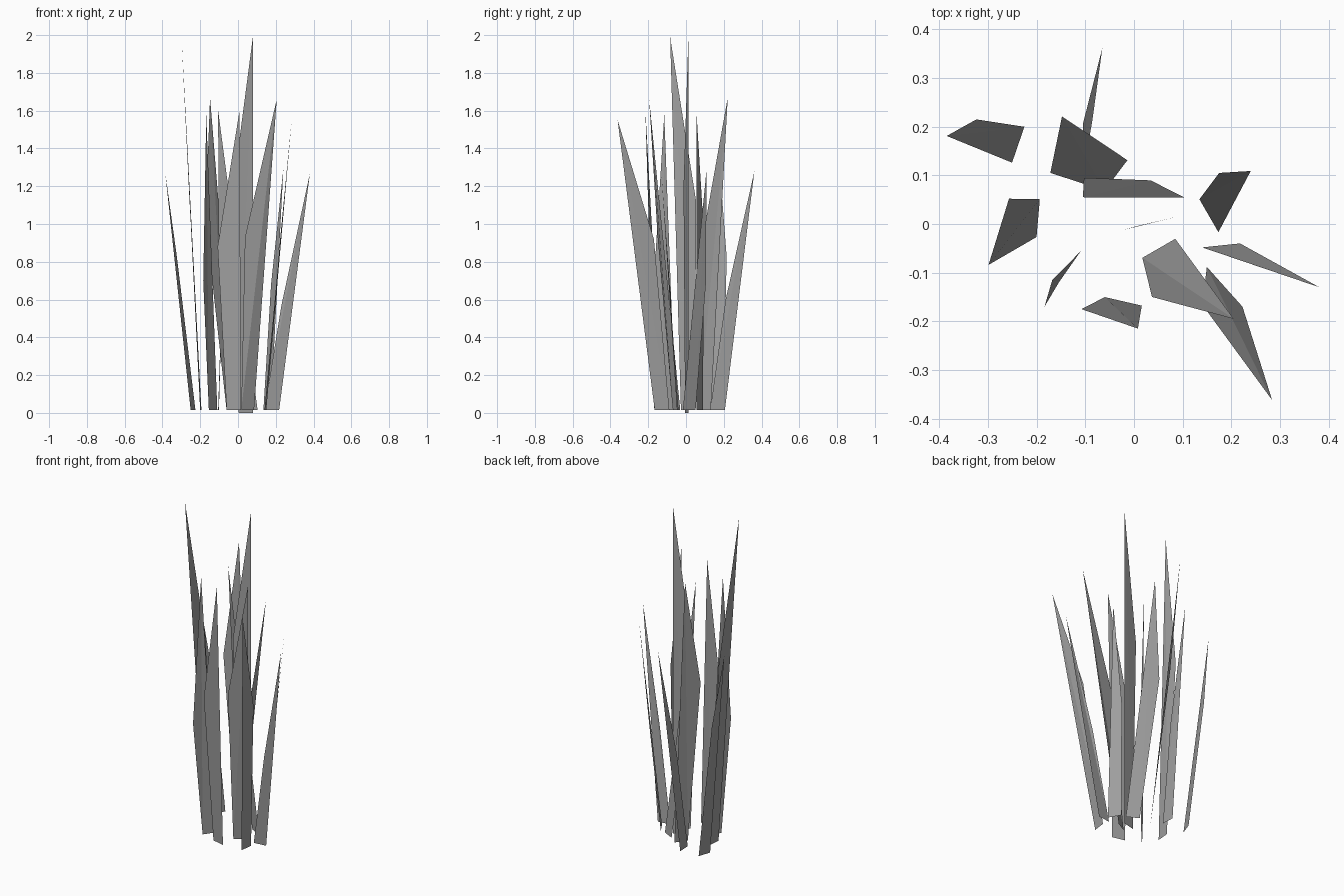
import bpy
import bmesh
from math import cos, sin, radians
from mathutils import Vector

default_cube = bpy.data.objects.get("Cube")
if default_cube:
    bpy.data.objects.remove(default_cube, do_unlink=True)

BASE_HALF_WIDTH = 0.039

# One flat grey for the whole clump
grey = bpy.data.materials.new("blade_grey")
grey.use_nodes = True
colour = (0.35, 0.35, 0.35, 1)
grey.diffuse_color = colour
grey.node_tree.nodes["Principled BSDF"].inputs["Base Color"].default_value = colour


def add_blade(name, root, angle, bend, tip, ground=0.015):
    """Thin pointed leaf: short base edge, one bend on its side, sharp tip."""
    direction = Vector((cos(radians(angle)), sin(radians(angle)), 0))
    centre = Vector((root[0], root[1], ground))
    bm = bmesh.new()
    near = bm.verts.new(centre - direction * BASE_HALF_WIDTH)
    far = bm.verts.new(centre + direction * BASE_HALF_WIDTH)
    side = bm.verts.new(bend)
    point = bm.verts.new(tip)
    bm.faces.new((near, far, point))
    bm.faces.new((far, side, point))
    mesh = bpy.data.meshes.new(name)
    bm.to_mesh(mesh)
    bm.free()
    mesh.materials.append(grey)
    blade = bpy.data.objects.new(name, mesh)
    bpy.context.collection.objects.link(blade)
    return blade


# Middle of the clump
add_blade("centre_blade", root=(.042, .004), angle=193,
          bend=(-.025, -.013, 1.2), tip=(.08, .013, 2), ground=0)
add_blade("inner_back_blade", root=(.069, .072), angle=153,
          bend=(-.103, .095, .95), tip=(-.105, .055, 1.6))

# Front of the clump
add_blade("front_blade", root=(-.022, -.159), angle=167,
          bend=(-.108, -.175, .88), tip=(.008, -.215, 1.6))
add_blade("front_broad_blade", root=(.051, -.05), angle=210,
          bend=(.037, -.15, .93), tip=(.205, -.195, 1.66))
add_blade("front_left_blade", root=(.145, -.127), angle=83,
          bend=(.223, -.17, .92), tip=(.284, -.362, 1.55))
add_blade("front_right_blade", root=(-.132, -.088), angle=235,
          bend=(-.184, -.17, .7), tip=(-.168, -.115, 1.58))

# Left side
add_blade("left_low_blade", root=(.179, -.044), angle=186,
          bend=(.23, -.078, .57), tip=(.381, -.13, 1.27))
add_blade("left_back_blade", root=(.154, .017), angle=120,
          bend=(.175, .105, .68), tip=(.24, .109, 1.29))

# Right side
add_blade("right_tall_blade", root=(-.197, .012), angle=85,
          bend=(-.257, .052, 1.13), tip=(-.299, -.084, 1.99))
add_blade("right_low_blade", root=(-.238, .163), angle=71,
          bend=(-.324, .215, .83), tip=(-.385, .181, 1.27))

# Back of the clump
add_blade("back_blade", root=(-.103, .167), angle=273,
          bend=(-.086, .21, .6), tip=(-.065, .362, 1.28))
add_blade("back_broad_blade", root=(-.037, .1), angle=233,
          bend=(-.172, .105, 1.02), tip=(-.148, .221, 1.67))
